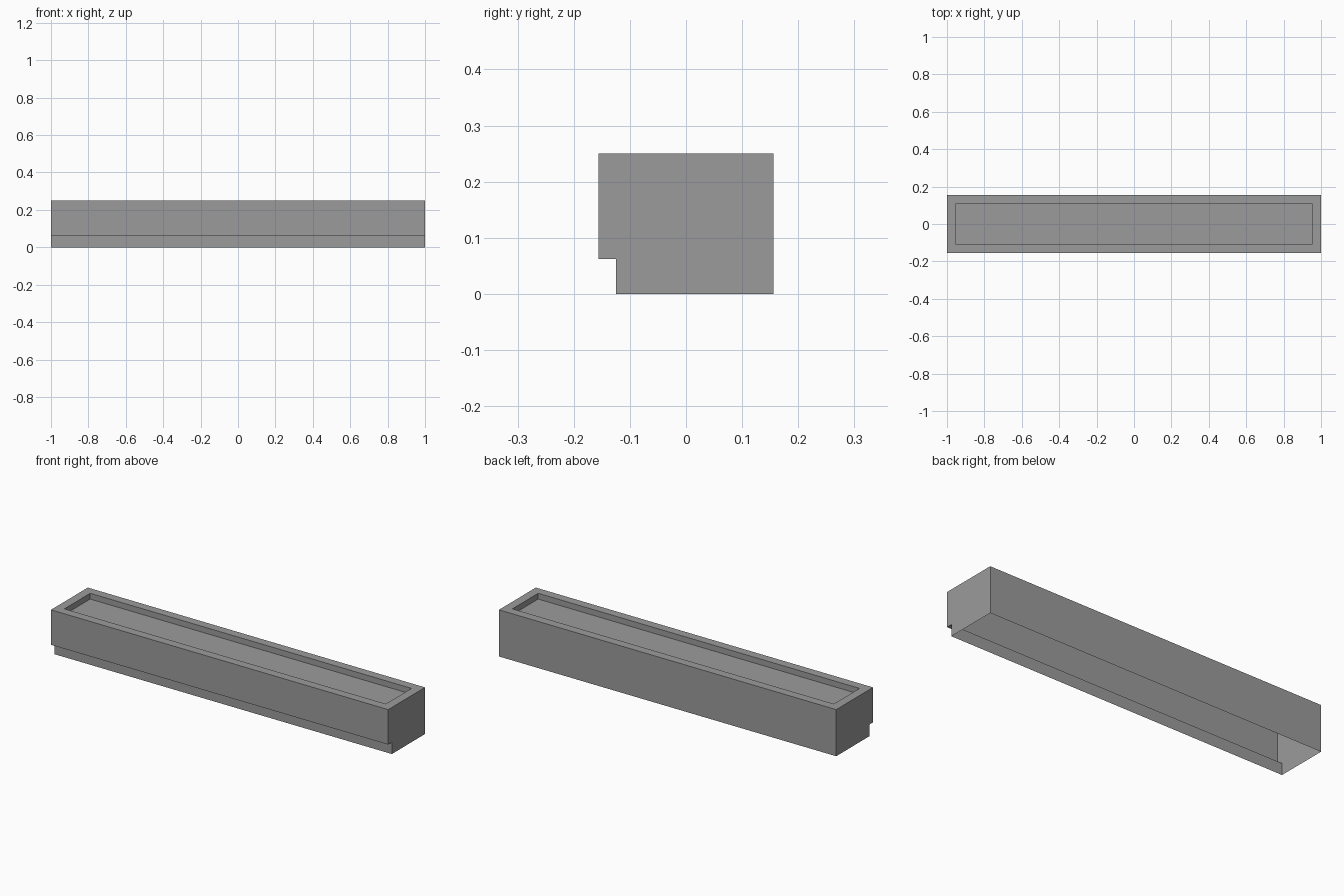
import bpy
import bmesh

if "Cube" in bpy.data.objects:
    bpy.data.objects.remove(bpy.data.objects["Cube"])

LENGTH, INSET, DEPTH = 2.0, 0.047, 0.031

# End profile (y, z): box with a toe-kick step along the front
profile = [(0.156, 0.0), (0.156, 0.25), (-0.156, 0.25),
           (-0.156, 0.0625), (-0.125, 0.0625), (-0.125, 0.0)]

bm = bmesh.new()

# Sweep the profile along x
end = bm.faces.new([bm.verts.new((-LENGTH / 2, y, z)) for y, z in profile])
swept = bmesh.ops.extrude_face_region(bm, geom=[end], use_keep_orig=True)
moved = [g for g in swept["geom"] if isinstance(g, bmesh.types.BMVert)]
bmesh.ops.translate(bm, verts=moved, vec=(LENGTH, 0, 0))
bmesh.ops.recalc_face_normals(bm, faces=bm.faces)

# Top rim with a shallow sunken panel
top = next(f for f in bm.faces if f.normal.z > 0.9)
bmesh.ops.inset_region(bm, faces=[top], thickness=INSET, use_even_offset=True)
panel = bmesh.ops.extrude_face_region(bm, geom=[top])
bmesh.ops.translate(bm, vec=(0, 0, -DEPTH),
                    verts=[g for g in panel["geom"] if isinstance(g, bmesh.types.BMVert)])
if top.is_valid:
    bmesh.ops.delete(bm, geom=[top], context='FACES_ONLY')
bmesh.ops.recalc_face_normals(bm, faces=bm.faces)

# Open underside
bottom = [f for f in bm.faces if all(abs(v.co.z) < 1e-5 for v in f.verts)]
bmesh.ops.delete(bm, geom=bottom, context='FACES_ONLY')

mesh = bpy.data.meshes.new("trough_body")
bm.to_mesh(mesh)
bm.free()
bpy.context.collection.objects.link(bpy.data.objects.new("trough_body", mesh))

# Dark grey finish
grey = bpy.data.materials.new("dark_grey")
grey.diffuse_color = (0.33, 0.33, 0.33, 1.0)
grey.use_nodes = True
grey.node_tree.nodes["Principled BSDF"].inputs["Base Color"].default_value = grey.diffuse_color
mesh.materials.append(grey)
